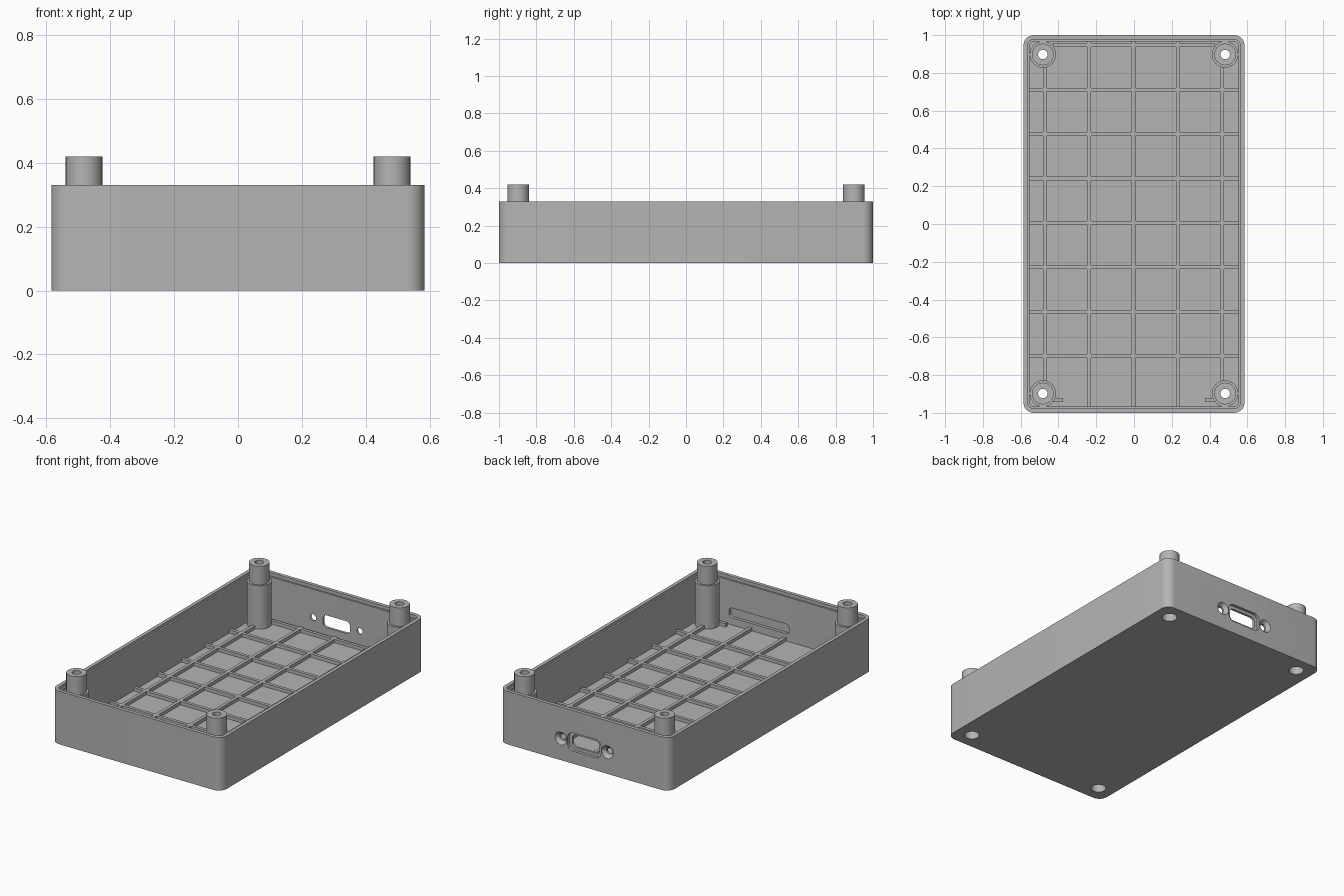
import bpy, bmesh, math
from mathutils import Matrix, Vector

default = bpy.data.objects.get("Cube")
if default:
    bpy.data.objects.remove(default, do_unlink=True)

grey = bpy.data.materials.new("plain grey")
grey.use_nodes = True
colour = (0.46, 0.46, 0.46, 1)
grey.diffuse_color = colour
grey.node_tree.nodes["Principled BSDF"].inputs["Base Color"].default_value = colour

# Overall sizes
HALF_X, HALF_Y, HEIGHT = 0.585, 1.0, 0.33
WALL, FLOOR, RIB_TOP = 0.033, 0.035, 0.056
POST_X, POST_Y, BORE = 0.4825, 0.8975, 0.043


def make_object(name, bm):
    bmesh.ops.recalc_face_normals(bm, faces=bm.faces)
    mesh = bpy.data.meshes.new(name)
    bm.to_mesh(mesh)
    bm.free()
    mesh.materials.append(grey)
    obj = bpy.data.objects.new(name, mesh)
    bpy.context.collection.objects.link(obj)
    return obj


def activate(obj):
    bpy.ops.object.select_all(action="DESELECT")
    obj.select_set(True)
    bpy.context.view_layer.objects.active = obj


def smooth(obj):
    activate(obj)
    bpy.ops.object.shade_smooth_by_angle(angle=math.radians(30))


def rounded_prism(name, half_w, half_h, radius, low, high, steps=8):
    """Rounded rectangle extruded from low to high along z."""
    bm = bmesh.new()
    verts = []
    for quarter, (sx, sy) in enumerate([(1, 1), (-1, 1), (-1, -1), (1, -1)]):
        for i in range(steps + 1):
            a = math.pi / 2 * (quarter + i / steps)
            verts.append(bm.verts.new((sx * (half_w - radius) + radius * math.cos(a),
                                       sy * (half_h - radius) + radius * math.sin(a), low)))
    face = bm.faces.new(verts)
    top = bmesh.ops.extrude_face_region(bm, geom=[face])["geom"]
    bmesh.ops.translate(bm, vec=(0, 0, high - low),
                        verts=[v for v in top if isinstance(v, bmesh.types.BMVert)])
    return make_object(name, bm)


def wall_cutter(name, half_w, half_h, radius, y0, y1, x, z):
    """Rounded slot running along y between y0 and y1."""
    obj = rounded_prism(name, half_w, half_h, radius, -y1, -y0)
    obj.data.transform(Matrix.Translation((x, 0, z)) @ Matrix.Rotation(math.pi / 2, 4, "X"))
    return obj


def cone_cutter(name, r1, r2, depth, centre, along_y=False):
    bm = bmesh.new()
    turn = Matrix.Rotation(-math.pi / 2, 4, "X") if along_y else Matrix()
    bmesh.ops.create_cone(bm, cap_ends=True, segments=32, radius1=r1, radius2=r2,
                          depth=depth, matrix=Matrix.Translation(centre) @ turn)
    return make_object(name, bm)


def cut(target, cutter):
    mod = target.modifiers.new("cut", "BOOLEAN")
    mod.operation = "DIFFERENCE"
    mod.solver = "EXACT"
    mod.object = cutter
    activate(target)
    bpy.ops.object.modifier_apply(modifier=mod.name)
    bpy.data.objects.remove(cutter, do_unlink=True)


# Tray with a stepped rim
tray = rounded_prism("tray_shell", HALF_X, HALF_Y, 0.055, 0, HEIGHT)
cut(tray, rounded_prism("cavity", HALF_X - WALL, HALF_Y - WALL, 0.025, FLOOR, 0.5))
cut(tray, rounded_prism("rim_step", HALF_X - 0.022, HALF_Y - 0.022, 0.035, HEIGHT - 0.02, 0.5))

# Connector opening with outer recess and countersunk screw holes in the back wall
PORT_Z = 0.135
cut(tray, wall_cutter("port", 0.093, 0.038, 0.025, 0.9, 1.1, 0, PORT_Z))
cut(tray, wall_cutter("port_recess", 0.115, 0.057, 0.038, 0.982, 1.1, 0, PORT_Z))
for x in (-0.16, 0.16):
    cut(tray, cone_cutter("screw_hole", 0.02, 0.02, 0.2, (x, 1, PORT_Z), True))
    cut(tray, cone_cutter("countersink", 0.016, 0.064, 0.048, (x, 1, PORT_Z), True))

# Blind slot on the inside of the front wall
cut(tray, wall_cutter("inner_slot", 0.205, 0.03, 0.018, -0.985, -0.9, 0.175, 0.11))

# Screw access holes through the floor
for sx in (-1, 1):
    for sy in (-1, 1):
        cut(tray, cone_cutter("access", BORE, BORE, 0.1, (sx * POST_X, sy * POST_Y, 0.02)))
smooth(tray)


# Hollow stepped corner posts
def make_post(name, x, y):
    profile = [(BORE, 0.03), (0.07, 0.03), (0.07, 0.305), (0.0575, 0.305),
               (0.0575, 0.42), (0.025, 0.42), (0.025, 0.3), (BORE, 0.3)]
    bm = bmesh.new()
    ring = [bm.verts.new((r, 0, z)) for r, z in profile]
    edges = [bm.edges.new((ring[i], ring[(i + 1) % len(ring)])) for i in range(len(ring))]
    bmesh.ops.spin(bm, geom=ring + edges, cent=(0, 0, 0), axis=(0, 0, 1),
                   angle=2 * math.pi, steps=32)
    bmesh.ops.remove_doubles(bm, verts=bm.verts, dist=0.0001)
    post = make_object(name, bm)
    post.location = (x, y, 0)
    smooth(post)


for side, sx in (("right", -1), ("left", 1)):
    for end, sy in (("front", -1), ("back", 1)):
        make_post(f"{end}_{side}_post", sx * POST_X, sy * POST_Y)


# Floor stiffening ribs
def add_rib(bm, x0, x1, y0, y1):
    size = Vector((x1 - x0, y1 - y0, RIB_TOP - FLOOR + 0.005))
    centre = Vector(((x0 + x1) / 2, (y0 + y1) / 2, RIB_TOP - size.z / 2))
    bmesh.ops.create_cube(bm, size=1, matrix=Matrix.Translation(centre) @ Matrix.Diagonal(size).to_4x4())


PITCH, HALF_RIB = 0.235, 0.01
inner_x, inner_y = HALF_X - WALL + 0.005, HALF_Y - WALL + 0.005
bm = bmesh.new()
for i in range(-2, 3):
    x = i * PITCH - 0.003
    reach = 0.84 if abs(i) == 2 else inner_y
    add_rib(bm, x - HALF_RIB, x + HALF_RIB, -reach, reach)
for j in range(-3, 4):
    y = j * PITCH + 0.006
    add_rib(bm, -inner_x, inner_x, y - HALF_RIB, y + HALF_RIB)
add_rib(bm, -0.43, 0.43, 0.937, 0.957)
for x0, x1 in ((-0.43, -0.375), (0.375, 0.43)):
    add_rib(bm, x0, x1, -0.942, -0.922)
make_object("floor_ribs", bm)
